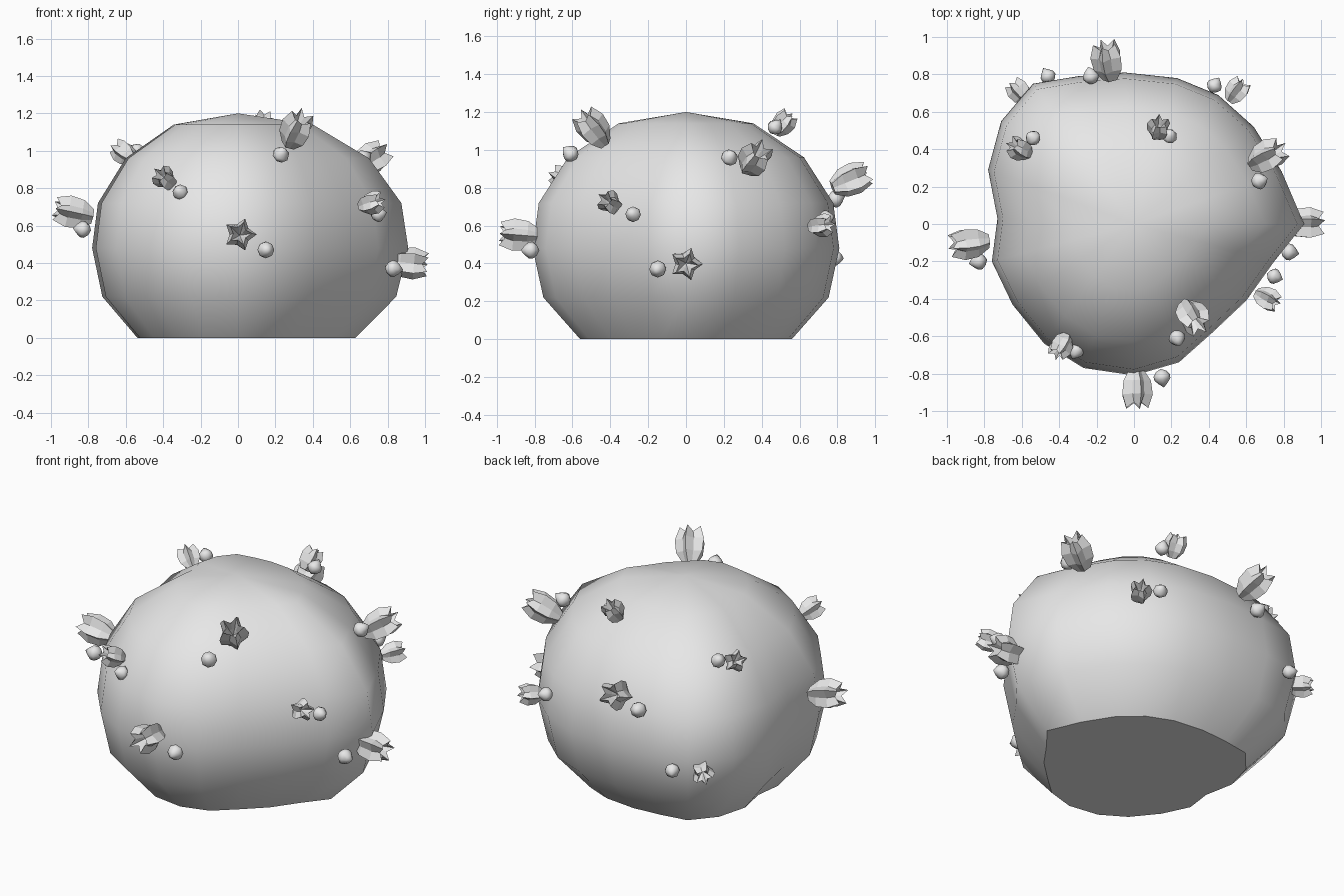
import bpy, bmesh, math
from mathutils import Vector

if "Cube" in bpy.data.objects:
    bpy.data.objects.remove(bpy.data.objects["Cube"])

stone = bpy.data.materials.new("stone_grey")
stone.diffuse_color = (0.8, 0.8, 0.8, 1)
stone.use_nodes = True
stone.node_tree.nodes["Principled BSDF"].inputs["Base Color"].default_value = stone.diffuse_color


def finish(name, bm, loc=(0, 0, 0), axis=None):
    """Turn a bmesh into an object, with its z axis along the given axis."""
    bmesh.ops.recalc_face_normals(bm, faces=bm.faces)
    mesh = bpy.data.meshes.new(name)
    bm.to_mesh(mesh)
    bm.free()
    mesh.materials.append(stone)
    ob = bpy.data.objects.new(name, mesh)
    ob.location = loc
    if axis is not None:
        ob.rotation_mode = 'QUATERNION'
        ob.rotation_quaternion = axis.to_track_quat('Z', 'Y')
    bpy.context.collection.objects.link(ob)
    return ob


def loft(bm, rings):
    """Join rings of points with quads; return the rings of vertices."""
    vs = [[bm.verts.new(p) for p in r] for r in rings]
    for a, b in zip(vs, vs[1:]):
        for i in range(len(a)):
            j = (i + 1) % len(a)
            bm.faces.new((a[i], a[j], b[j], b[i]))
    return vs


def fan(bm, ring, tip):
    t = bm.verts.new(tip)
    for i in range(len(ring)):
        bm.faces.new((ring[i], ring[(i + 1) % len(ring)], t))


# Boulder: one lumpy outline, scaled at each height
outline = [(.91, 0), (.79, .28), (.64, .52), (.45, .69), (.23, .78), (-.05, .81),
           (-.3, .79), (-.54, .75), (-.71, .55), (-.78, .29), (-.73, .03),
           (-.76, -.2), (-.65, -.43), (-.48, -.64), (-.27, -.77), (0, -.81),
           (.24, -.74), (.42, -.58), (.6, -.41), (.75, -.2)]
levels = [(0, .69), (.22, .93), (.48, 1), (.72, .96), (.96, .77), (1.14, .44)]
bm = bmesh.new()
rings = loft(bm, [[(x * s, y * s, z) for x, y in outline] for z, s in levels])
fan(bm, rings[-1], (0, 0, 1.2))
for f in bm.faces:
    f.smooth = True
base = bm.faces.new(rings[0])
base.smooth = False
for e in base.edges:
    e.smooth = False
finish("boulder", bm)


def barnacle(name, center, length, radius):
    """Ribbed cup with a star section and a recessed, scalloped mouth."""
    bm = bmesh.new()
    # height, ridge radius, valley radius
    prof = [(-.5, .45, .35), (-.2, .9, .58), (.15, 1, .62), (.5, .72, .4), (.1, .3, .22)]
    rings = []
    for k, (h, ridge, valley) in enumerate(prof):
        ring = []
        for i in range(10):
            a = math.tau * i / 10
            r = radius * (valley if i % 2 else ridge)
            z = h - (.14 if i % 2 and k == 3 else 0)
            ring.append((r * math.cos(a), r * math.sin(a), z * length))
        rings.append(ring)
    vs = loft(bm, rings)
    bm.faces.new(vs[0])
    fan(bm, vs[-1], (0, 0, -.1 * length))
    c = Vector(center)
    finish(name, bm, c, c - Vector((0, 0, .48)))


def pod(name, center, radius):
    """Smooth small bud with a slight point."""
    bm = bmesh.new()
    prof = [(-.7, .6), (-.2, .98), (.25, .93), (.7, .55)]
    vs = loft(bm, [[(radius * r * math.cos(math.tau * i / 8),
                     radius * r * math.sin(math.tau * i / 8), radius * h)
                    for i in range(8)] for h, r in prof])
    fan(bm, vs[0], (0, 0, -radius))
    fan(bm, vs[-1], (0, 0, 1.2 * radius))
    for f in bm.faces:
        f.smooth = True
    c = Vector(center)
    finish(name, bm, c, c - Vector((0, 0, .48)))


# Large barnacles, each with a bud beside it
large = [((-.88, -.1, .67), (-.83, -.2, .58)), ((.01, -.88, .55), (.15, -.82, .47)),
         ((.31, -.49, 1.11), (.23, -.61, .98)), ((.91, 0, .4), (.83, -.15, .37)),
         ((.71, .36, .95), (.67, .23, .96)), ((-.14, .87, .84), (-.23, .79, .74))]
# Small barnacles, each with a bud beside it
small = [((.13, .51, 1.14), (.19, .47, 1.12)), ((-.61, .4, .99), (-.54, .46, 1.0)),
         ((.71, -.4, .72), (.75, -.28, .66)), ((-.39, -.65, .85), (-.31, -.68, .78)),
         ((.55, .71, .6), (.43, .74, .64)), ((-.61, .71, .43), (-.46, .79, .43))]
for i, (b, p) in enumerate(large):
    barnacle(f"large_barnacle_{i + 1}", b, .21, .09)
    pod(f"large_barnacle_bud_{i + 1}", p, .046)
for i, (b, p) in enumerate(small):
    barnacle(f"small_barnacle_{i + 1}", b, .135, .066)
    pod(f"small_barnacle_bud_{i + 1}", p, .042)
